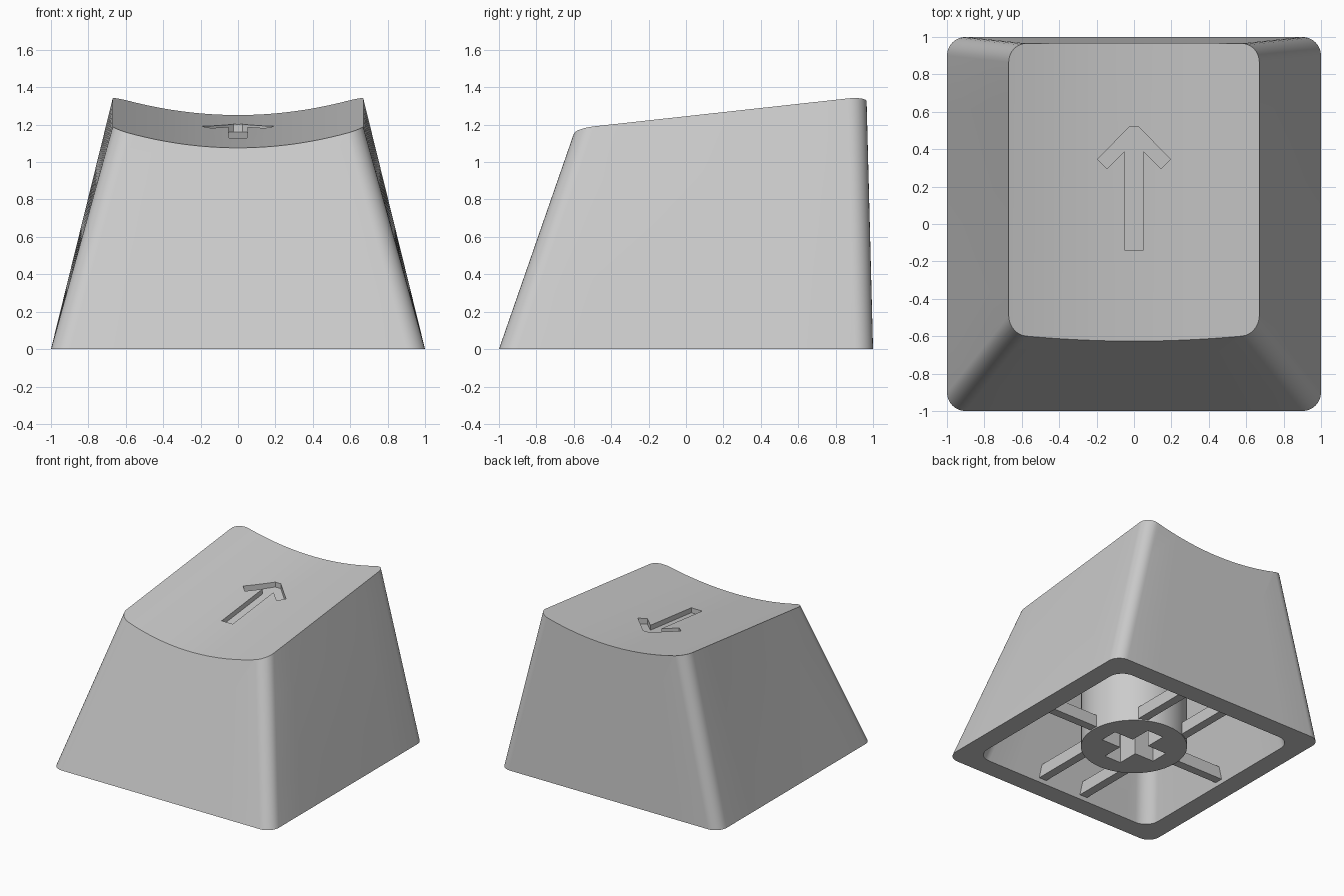
import bpy, bmesh
from math import sin, cos, pi

old = bpy.data.objects.get("Cube")
if old:
    bpy.data.objects.remove(old, do_unlink=True)

grey = bpy.data.materials.new("light_grey_plastic")
grey.use_nodes = True
COLOUR = (0.6, 0.6, 0.6, 1)
grey.diffuse_color = COLOUR
grey.node_tree.nodes["Principled BSDF"].inputs["Base Color"].default_value = COLOUR

HALF = 0.67   # half width of the top rim


def top_plane(y):
    return 1.19 + 0.11 * (y + 0.5)


def dish(x, y):
    return top_plane(y) - 0.1 * (1 - (x / HALF) ** 2)


def rounded_rect(x0, x1, y0, y1, r, arc=8, side=6):
    """Outline with rounded corners and evenly divided straight sides."""
    centres = [(x1 - r, y1 - r), (x0 + r, y1 - r), (x0 + r, y0 + r), (x1 - r, y0 + r)]
    pts = []
    for k, (cx, cy) in enumerate(centres):
        for i in range(arc + 1):
            a = (k + i / arc) * pi / 2
            pts.append((cx + r * cos(a), cy + r * sin(a)))
        nx, ny = centres[(k + 1) % 4]
        a = (k + 1) * pi / 2
        ex, ey = nx + r * cos(a), ny + r * sin(a)
        px, py = pts[-1]
        for i in range(1, side):
            f = i / side
            pts.append((px + (ex - px) * f, py + (ey - py) * f))
    return pts


def loft(name, rings):
    """Closed solid through matching rings of points."""
    bm = bmesh.new()
    rows = [[bm.verts.new(p) for p in ring] for ring in rings]
    n = len(rows[0])
    for a, b in zip(rows, rows[1:]):
        for i in range(n):
            j = (i + 1) % n
            bm.faces.new((a[i], a[j], b[j], b[i]))
    bm.faces.new(rows[0])
    bm.faces.new(rows[-1])
    bmesh.ops.recalc_face_normals(bm, faces=bm.faces)
    mesh = bpy.data.meshes.new(name)
    bm.to_mesh(mesh)
    bm.free()
    mesh.materials.append(grey)
    obj = bpy.data.objects.new(name, mesh)
    bpy.context.collection.objects.link(obj)
    return obj


def prism(name, outline, z0, z1):
    return loft(name, [[(x, y, z) for x, y in outline] for z in (z0, z1)])


def box(name, x0, x1, y0, y1, z0, z1):
    return prism(name, [(x0, y0), (x1, y0), (x1, y1), (x0, y1)], z0, z1)


def activate(obj):
    bpy.ops.object.select_all(action='DESELECT')
    obj.select_set(True)
    bpy.context.view_layer.objects.active = obj


def cut(obj, cutter):
    cutter.hide_render = True
    activate(obj)
    mod = obj.modifiers.new("cut", 'BOOLEAN')
    mod.operation = 'DIFFERENCE'
    mod.solver = 'EXACT'
    mod.object = cutter
    bpy.ops.object.modifier_apply(modifier=mod.name)
    bpy.data.objects.remove(cutter, do_unlink=True)


def smooth(obj):
    activate(obj)
    bpy.ops.object.shade_smooth_by_angle(angle=pi / 6)


# Tapered body, lofted past the tilted rim and then trimmed
base = rounded_rect(-1, 1, -1, 1, 0.1)
rim = rounded_rect(-HALF, HALF, -0.59, 0.965, 0.1)
rings = []
for t in (0, 0.25, 0.5, 0.75, 1.1):
    rings.append([(bx + (rx - bx) * t, by + (ry - by) * t, top_plane(ry) * t)
                  for (bx, by), (rx, ry) in zip(base, rim)])
body = loft("keycap_body", rings)

# Curved finger dish
xs = [-1.2 + i * 0.05 for i in range(49)]
cut(body, loft("dish_cutter", [
    [(x, y, dish(x, y)) for x in xs] + [(1.2, y, 3), (-1.2, y, 3)] for y in (-1.5, 1.5)]))

# Engraved arrow
half = [(0.05, -0.14), (0.05, 0.39), (0.145, 0.295), (0.195, 0.345), (0.025, 0.52)]
arrow = half + [(-x, y) for x, y in reversed(half)]
cut(body, loft("arrow_cutter", [
    [(x, y, top_plane(y) - 0.14) for x, y in arrow],
    [(x, y, 2) for x, y in arrow]]))

# Hollow underside
mouth = rounded_rect(-0.84, 0.84, -0.84, 0.84, 0.12)
ceiling = rounded_rect(-0.6, 0.6, -0.53, 0.81, 0.12)
cut(body, loft("cavity_cutter", [
    [(mx + (cx - mx) * t, my + (cy - my) * t, 0.95 * t)
     for (mx, my), (cx, cy) in zip(mouth, ceiling)] for t in (-0.1, 1)]))
smooth(body)

# Round mounting stem with a cross socket
circle = [(0.4 * cos(i * pi / 24), 0.4 * sin(i * pi / 24)) for i in range(48)]
stem = prism("stem", circle, 0.02, 1.0)
a, b = 0.25, 0.075
cross = [(a, -b), (a, b), (b, b), (b, a), (-b, a), (-b, b),
         (-a, b), (-a, -b), (-b, -b), (-b, -a), (b, -a), (b, -b)]
cut(stem, prism("socket_cutter", cross, -0.1, 0.5))
smooth(stem)

# Support ribs: one each side, a pair towards the front and back
for s, word in ((1, "left"), (-1, "right")):
    box("side_rib_" + word, *sorted((s * 0.36, s * 0.87)), -0.035, 0.035, 0.03, 0.13)
    for d, end in ((1, "back"), (-1, "front")):
        box(f"{end}_rib_{word}", s * 0.2 - 0.035, s * 0.2 + 0.035,
            *sorted((d * 0.33, d * 0.86)), 0.03, 0.13)
